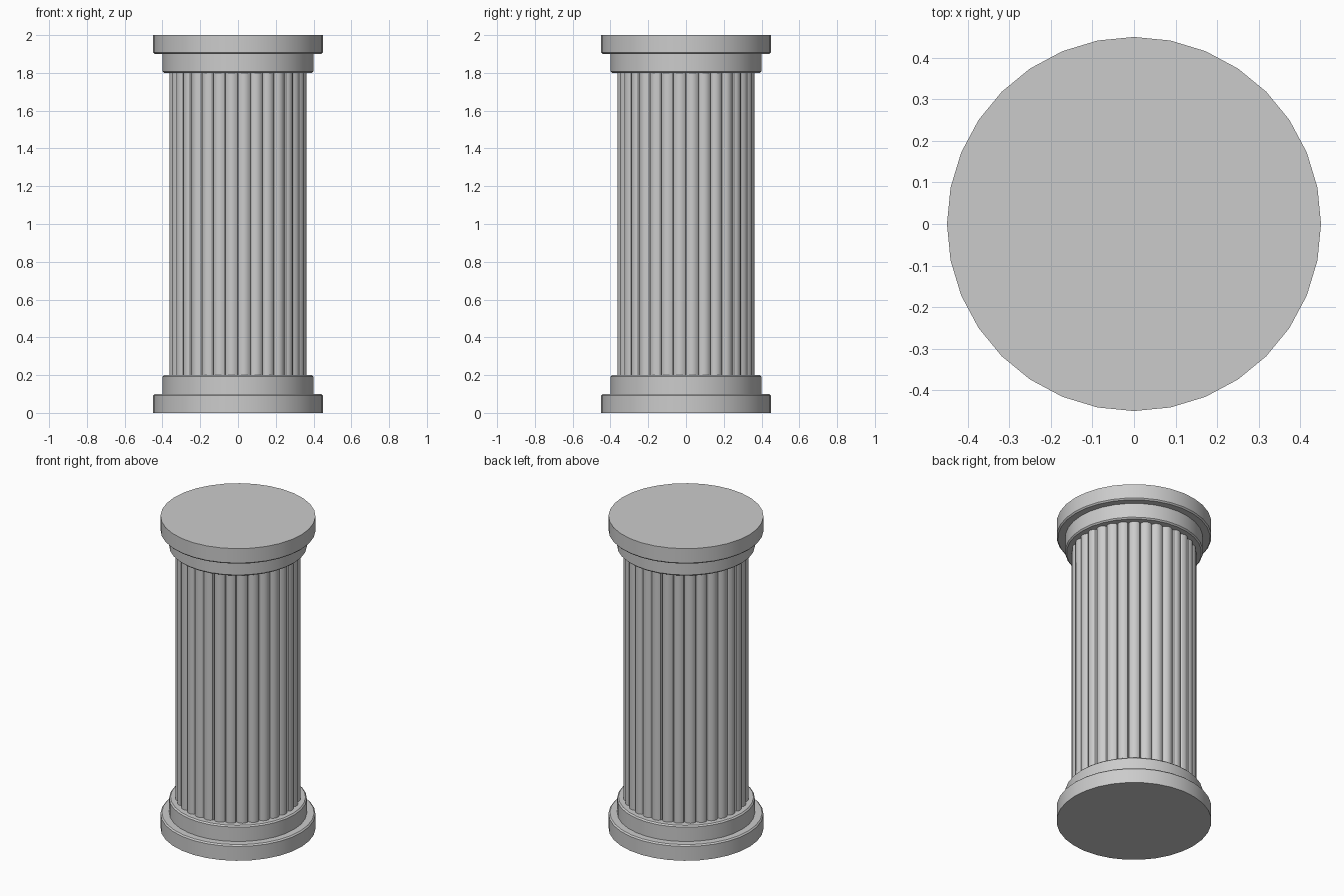
import bpy, bmesh
from math import sin, cos, pi, tau

if "Cube" in bpy.data.objects:
    bpy.data.objects.remove(bpy.data.objects["Cube"])

SIDES = 32      # sides of the discs, and number of reeds
STEPS = 6       # segments across each reed


def finish(name, bm):
    bmesh.ops.recalc_face_normals(bm, faces=bm.faces)
    mesh = bpy.data.meshes.new(name)
    bm.to_mesh(mesh)
    bm.free()
    ob = bpy.data.objects.new(name, mesh)
    bpy.context.collection.objects.link(ob)
    bpy.ops.object.select_all(action='DESELECT')
    ob.select_set(True)
    bpy.context.view_layer.objects.active = ob
    bpy.ops.object.shade_smooth_by_angle(angle=pi / 6)


def stack(name, rings, caps=True):
    """Join horizontal rings of points into a closed solid."""
    bm = bmesh.new()
    loops = [[bm.verts.new(p) for p in ring] for ring in rings]
    n = len(loops[0])
    for a, b in zip(loops, loops[1:]):
        for i in range(n):
            j = (i + 1) % n
            bm.faces.new((a[i], a[j], b[j], b[i]))
    bm.faces.new(loops[0])
    bm.faces.new(loops[-1])
    finish(name, bm)


def circle(r, z):
    return [(r * cos(tau * i / SIDES), r * sin(tau * i / SIDES), z) for i in range(SIDES)]


# Stepped discs, mirrored top and bottom, with a small bevel facing the shaft
BEVEL = 0.008
profile = [(0.45, 0.0), (0.45, 0.1 - BEVEL), (0.45 - BEVEL, 0.1),
           (0.40, 0.1), (0.40, 0.2 - BEVEL), (0.40 - BEVEL, 0.2)]
stack("base", [circle(r, z) for r, z in profile])
stack("capital", [circle(r, 2 - z) for r, z in profile])


# Reeded shaft: convex half-round lobes meeting in sharp grooves
def reeded(z):
    groove = 0.34
    half = groove * sin(pi / SIDES)
    mid = groove * cos(pi / SIDES)
    pts = []
    for k in range(SIDES):
        a = tau * (k + 0.5) / SIDES
        for s in range(STEPS):
            t = pi * s / STEPS
            u, v = -half * cos(t), mid + 0.026 * sin(t)
            pts.append((v * cos(a) - u * sin(a), v * sin(a) + u * cos(a), z))
    return pts


stack("reeded_shaft", [reeded(0.2), reeded(1.8)])
